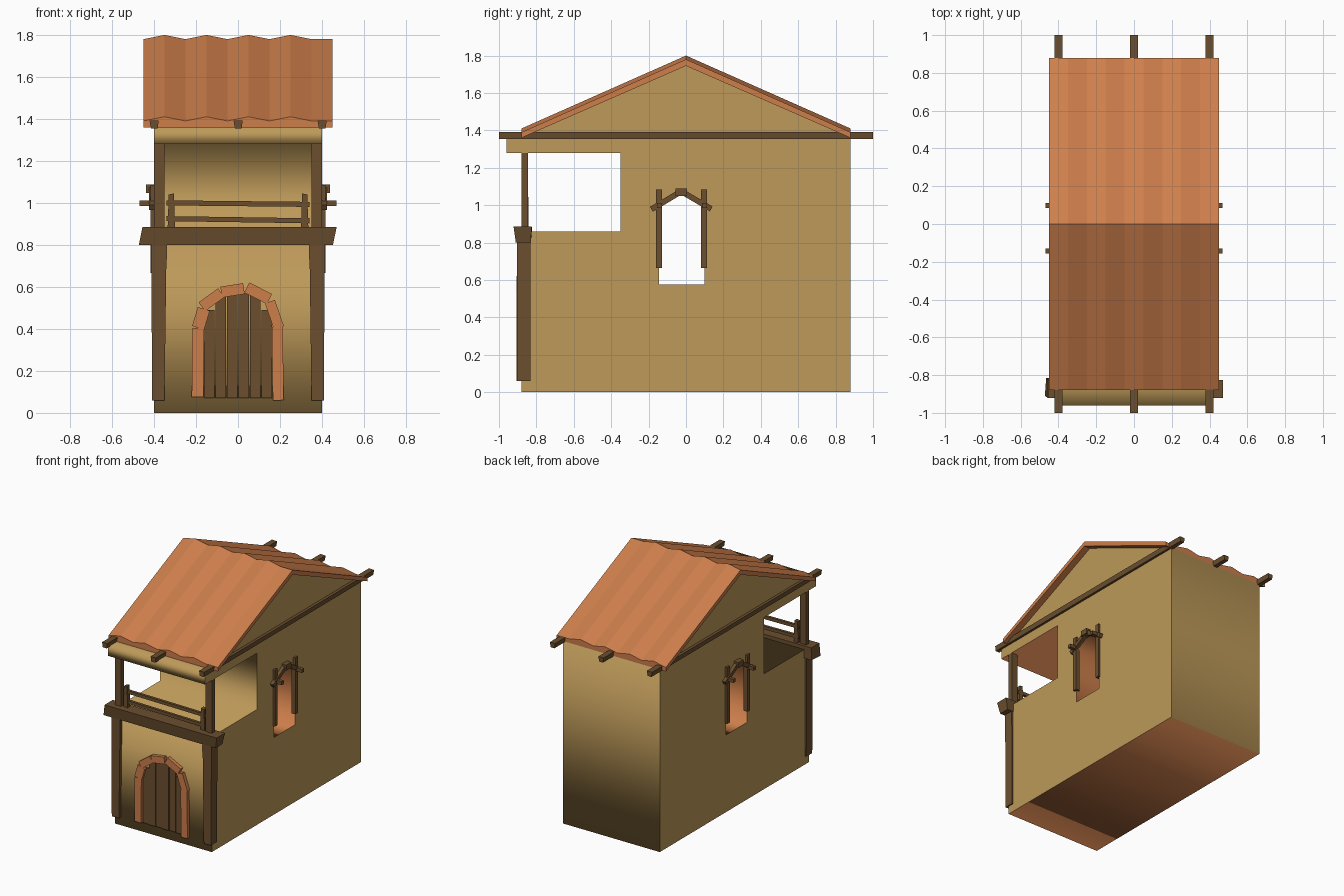
import bpy, bmesh, math
from mathutils import Vector

if "Cube" in bpy.data.objects:
    bpy.data.objects.remove(bpy.data.objects["Cube"])


def material(name, rgb):
    m = bpy.data.materials.new(name)
    m.diffuse_color = (*rgb, 1)
    m.use_nodes = True
    m.node_tree.nodes["Principled BSDF"].inputs["Base Color"].default_value = m.diffuse_color
    return m


PLASTER = material("plaster", (0.51, 0.32, 0.10))
CLAY = material("clay", (0.61, 0.21, 0.07))
WOOD = material("wood", (0.147, 0.078, 0.028))


def finish(name, bm, *mats):
    bmesh.ops.recalc_face_normals(bm, faces=bm.faces)
    me = bpy.data.meshes.new(name)
    bm.to_mesh(me)
    bm.free()
    for m in mats:
        me.materials.append(m)
    ob = bpy.data.objects.new(name, me)
    bpy.context.collection.objects.link(ob)
    return ob


def loft(name, rings, mat):
    """Closed solid through matching rings of points."""
    bm = bmesh.new()
    rows = [[bm.verts.new(p) for p in r] for r in rings]
    n = len(rows[0])
    for a, b in zip(rows, rows[1:]):
        for i in range(n):
            j = (i + 1) % n
            bm.faces.new((a[i], a[j], b[j], b[i]))
    bm.faces.new(rows[0])
    bm.faces.new(rows[-1])
    return finish(name, bm, mat)


def prism_y(name, xz, y0, y1, mat):
    return loft(name, [[(x, y, z) for x, z in xz] for y in (y0, y1)], mat)


def prism_x(name, yz, x0, x1, mat):
    return loft(name, [[(x, y, z) for y, z in yz] for x in (x0, x1)], mat)


def rect(a0, a1, b0, b1):
    return [(a0, b0), (a1, b0), (a1, b1), (a0, b1)]


def bar(p, q, w0, w1=None):
    """Quad outline of a slanted bar from p to q."""
    p, q = Vector(p), Vector(q)
    d = (q - p).normalized()
    s = Vector((-d.y, d.x)) / 2
    w1 = w1 or w0
    return [tuple(v) for v in (p + s * w0, p - s * w0, q - s * w1, q + s * w1)]


# House body: side profile with balcony notch and window tunnel
outline = [(-0.88, 0), (0.88, 0), (0.88, 1.36), (0, 1.745), (-0.88, 1.36), (-0.96, 1.36),
           (-0.96, 1.28), (-0.35, 1.28), (-0.35, 0.86), (-0.88, 0.86)]
window = [(-0.145, 0.575), (0.1, 0.575), (0.1, 0.98), (0.01, 1.055), (-0.055, 1.055), (-0.145, 0.98)]
cu = bpy.data.curves.new("profile", 'CURVE')
cu.dimensions = '2D'
cu.fill_mode = 'BOTH'
cu.extrude = 0.4
for pts in (outline, window):
    sp = cu.splines.new('POLY')
    sp.points.add(len(pts) - 1)
    for p, (y, z) in zip(sp.points, pts):
        p.co = (y, z, 0, 1)
    sp.use_cyclic_u = True
tmp = bpy.data.objects.new("profile", cu)
bpy.context.collection.objects.link(tmp)
dg = bpy.context.evaluated_depsgraph_get()
me = bpy.data.meshes.new_from_object(tmp.evaluated_get(dg))
bm = bmesh.new()
bm.from_mesh(me)
bpy.data.objects.remove(tmp)
bmesh.ops.remove_doubles(bm, verts=bm.verts, dist=0.0005)
for v in bm.verts:
    v.co = (v.co.z, v.co.x, v.co.y)
bmesh.ops.recalc_face_normals(bm, faces=bm.faces)
for f in bm.faces:
    c = f.calc_center_median()
    tunnel = abs(c.x) < 0.1 and -0.2 < c.y < 0.2 and 0.5 < c.z < 1.1 and abs(f.normal.x) < 0.1
    f.material_index = int(tunnel or f.normal.z < -0.9)
finish("house_body", bm, PLASTER, CLAY)

# Roof: wavy top, flat underside
rings = []
for i in range(10):
    x = -0.45 + 0.1 * i
    w = 0.02 if i % 2 and i < 9 else 0
    rings.append([(x, -0.88, 1.36), (x, -0.88, 1.39 + w), (x, 0, 1.78 + w),
                  (x, 0.88, 1.39 + w), (x, 0.88, 1.36), (x, 0, 1.745)])
loft("tiled_roof", rings, CLAY)

# Roof beams
for i, x in enumerate((-0.4, 0, 0.4)):
    prism_y(f"roof_beam_{i}", [(x - 0.015, 1.355), (x + 0.017, 1.355), (x + 0.022, 1.392), (x - 0.021, 1.392)],
            -1, 1, WOOD)

# Front timber posts, balcony beam and railing
for s, side in ((-1, "left"), (1, "right")):
    prism_y(f"lower_post_{side}", [(s * 0.35, 0.06), (s * 0.409, 0.06), (s * 0.413, 0.81), (s * 0.34, 0.81)],
            -0.903, -0.832, WOOD)
    prism_y(f"upper_post_{side}", rect(s * 0.35, s * 0.4, 0.87, 1.28), -0.88, -0.845, WOOD)
    prism_y(f"rail_post_{side}", [(s * 0.30, 0.88), (s * 0.335, 0.88), (s * 0.33, 1.04), (s * 0.305, 1.045)],
            -0.872, -0.842, WOOD)
loft("balcony_beam", [[(-0.472, -0.91, 0.80), (-0.465, -0.815, 0.80), (-0.455, -0.825, 0.885), (-0.455, -0.922, 0.885)],
                      [(0.452, -0.91, 0.80), (0.452, -0.83, 0.80), (0.47, -0.825, 0.885), (0.47, -0.922, 0.885)]], WOOD)
prism_y("rail_top", bar((-0.34, 1.0), (0.34, 0.993), 0.024), -0.866, -0.846, WOOD)
prism_y("rail_low", bar((-0.34, 0.925), (0.34, 0.915), 0.024), -0.866, -0.846, WOOD)

# Door planks under the arch
for i, top in enumerate((0.49, 0.56, 0.58, 0.58, 0.56, 0.49)):
    x = -0.165 + 0.055 * i
    prism_y(f"door_plank_{i}", rect(x + 0.002, x + 0.053, 0.072, top), -0.888 - 0.004 * (i % 2), -0.87, WOOD)

# Door surround stones
stones = [((-0.193, 0.075), (-0.19, 0.405), 0.055), ((-0.19, 0.405), (-0.163, 0.495), 0.06),
          ((-0.172, 0.505), (-0.08, 0.572), 0.052), ((-0.08, 0.575), (0.028, 0.592), 0.052),
          ((0.042, 0.597), (0.15, 0.542), 0.054), ((0.152, 0.53), (0.195, 0.405), 0.05),
          ((0.192, 0.06), (0.187, 0.41), 0.052)]
for i, (p, q, w) in enumerate(stones):
    prism_y(f"door_stone_{i}", bar(p, q, w), -0.907, -0.87, CLAY)

# Window frames on both sides
for s, side in ((-1, "left"), (1, "right")):
    for y, end in ((-0.145, "front"), (0.095, "back")):
        prism_x(f"window_post_{end}_{side}", rect(y - 0.016, y + 0.016, 0.665, 1.085), s * 0.385, s * 0.417, WOOD)
    prism_x(f"window_brace_front_{side}", bar((-0.185, 0.978), (-0.045, 1.062), 0.03), s * 0.395, s * 0.425, WOOD)
    prism_x(f"window_brace_back_{side}", bar((0.135, 0.98), (-0.005, 1.062), 0.03), s * 0.395, s * 0.425, WOOD)
    prism_x(f"window_key_{side}", rect(-0.055, 0.005, 1.048, 1.088), s * 0.39, s * 0.437, WOOD)
    for y, end in ((-0.142, "front"), (0.098, "back")):
        prism_x(f"window_peg_{end}_{side}", rect(y - 0.013, y + 0.013, 0.985, 1.011), s * 0.40, s * 0.468, WOOD)
